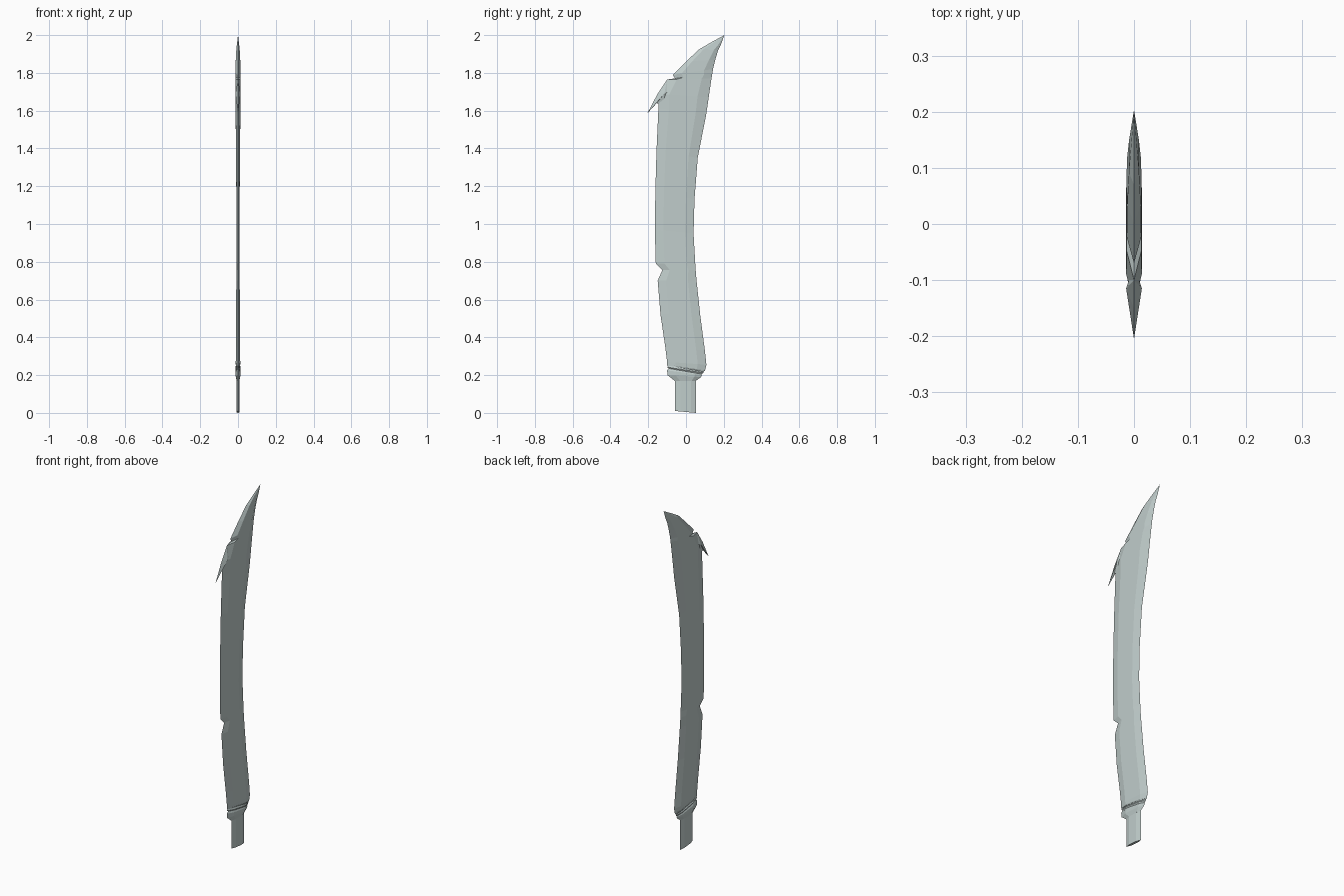
import bpy
import bmesh

default_cube = bpy.data.objects.get("Cube")
if default_cube:
    bpy.data.objects.remove(default_cube, do_unlink=True)


def make_material(name, colour):
    material = bpy.data.materials.new(name)
    material.use_nodes = True
    material.diffuse_color = colour
    shader = material.node_tree.nodes["Principled BSDF"]
    shader.inputs["Base Color"].default_value = colour
    return material


steel = make_material("pale steel", (0.53, 0.61, 0.60, 1.0))


def finish_object(name, bm):
    bmesh.ops.remove_doubles(bm, verts=bm.verts, dist=0.0005)
    bmesh.ops.recalc_face_normals(bm, faces=bm.faces)
    mesh = bpy.data.meshes.new(name)
    bm.to_mesh(mesh)
    bm.free()
    mesh.materials.append(steel)
    obj = bpy.data.objects.new(name, mesh)
    bpy.context.collection.objects.link(obj)
    return obj


def loft_blade(name, stations, front_ridge, back_ridge):
    """Loft six-sided sections; each station gives front y, z, back y, z, half thickness."""
    bm = bmesh.new()
    rings = []
    for front_y, front_z, back_y, back_z, half in stations:
        def point(side, along):
            y = front_y + (back_y - front_y) * along
            z = front_z + (back_z - front_z) * along
            return bm.verts.new((side * half, y, z))
        rings.append([point(0, 0), point(1, front_ridge), point(1, back_ridge),
                      point(0, 1), point(-1, back_ridge), point(-1, front_ridge)])
    for lower, upper in zip(rings, rings[1:]):
        for i in range(len(lower)):
            j = (i + 1) % len(lower)
            bm.faces.new((lower[i], lower[j], upper[j], upper[i]))
    bm.faces.new(rings[0])
    bm.faces.new(rings[-1])
    return finish_object(name, bm)


def spiked_plate(name, outline, centre, half):
    """Thin sharp-edged plate, thickest at its centre on both sides."""
    bm = bmesh.new()
    rim = [bm.verts.new((0, y, z)) for y, z in outline]
    for side in (-half, half):
        apex = bm.verts.new((side, *centre))
        for i, vert in enumerate(rim):
            bm.faces.new((vert, rim[(i + 1) % len(rim)], apex))
    return finish_object(name, bm)


# Tang that fits into the grip
loft_blade("tang", [
    (-.058, .01, .053, 0, .007),
    (-.058, .2, .053, .2, .007),
], .25, .75)

# Collar with slanted grooves at the blade root
loft_blade("collar", [
    (-.06, .17, .053, .17, .007),
    (-.098, .2, .08, .19, .012),
    (-.1, .225, .085, .2, .012),
    (-.09, .235, .083, .205, .008),
    (-.1, .242, .092, .212, .012),
    (-.092, .25, .093, .218, .008),
    (-.1, .256, .1, .225, .012),
], .25, .8)

# Main blade, from root through the notch to the swept tip
loft_blade("blade", [
    (-.1, .25, .1, .222, .01),
    (-.1, .27, .108, .255, .012),
    (-.11, .35, .1, .33, .011),
    (-.135, .52, .075, .52, .01),
    (-.15, .7, .056, .7, .009),
    (-.125, .757, .051, .757, .009),
    (-.16, .79, .049, .79, .009),
    (-.165, .97, .04, .95, .008),
    (-.162, 1.18, .045, 1.13, .009),
    (-.156, 1.39, .062, 1.35, .01),
    (-.146, 1.61, .107, 1.58, .013),
    (-.148, 1.69, .12, 1.67, .014),
    (-.1, 1.765, .135, 1.77, .013),
    (-.057, 1.77, .14, 1.8, .013),
    (-.07, 1.79, .143, 1.82, .013),
    (0, 1.86, .155, 1.87, .012),
    (.07, 1.925, .17, 1.92, .009),
    (.13, 1.96, .185, 1.95, .005),
    (.203, 2, .203, 2, 0),
], .22, .78)

# Backward-pointing barb on the front edge
spiked_plate("barb", [
    (-.205, 1.585), (-.155, 1.64), (-.12, 1.63),
    (-.07, 1.72), (-.1, 1.765), (-.15, 1.69),
], (-.115, 1.69), .014)
